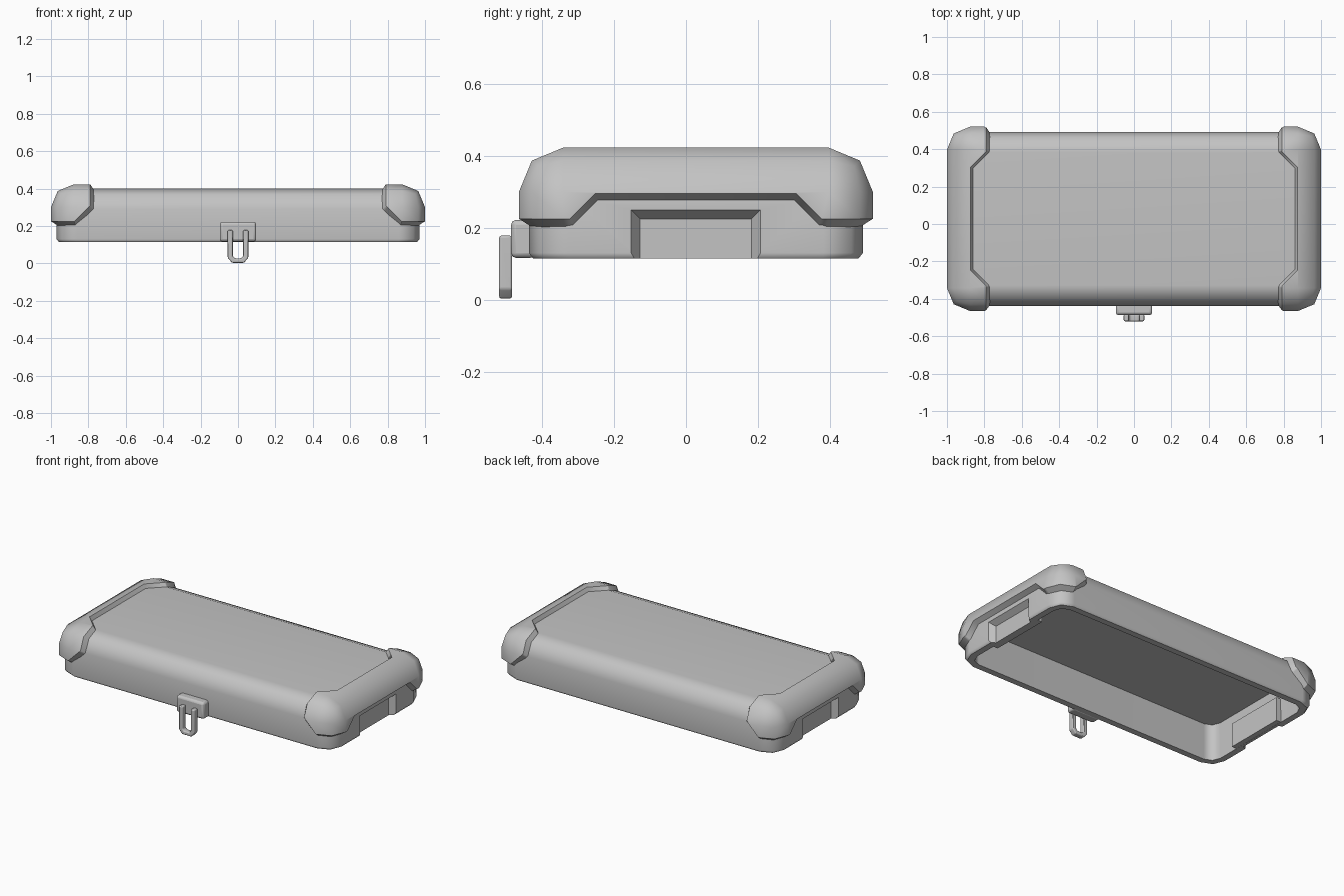
import bpy, bmesh, math
from mathutils import Vector

CY = 0.0275          # depth centre of the shell
SHARP = math.radians(50)

if "Cube" in bpy.data.objects:
    bpy.data.objects.remove(bpy.data.objects["Cube"], do_unlink=True)

grey = bpy.data.materials.new("plain grey")
grey.use_nodes = True
colour = (0.55, 0.55, 0.55, 1)
grey.diffuse_color = colour
grey.node_tree.nodes["Principled BSDF"].inputs["Base Color"].default_value = colour


def make(name, bm):
    mesh = bpy.data.meshes.new(name)
    bm.to_mesh(mesh)
    bm.free()
    mesh.materials.append(grey)
    obj = bpy.data.objects.new(name, mesh)
    bpy.context.collection.objects.link(obj)
    return obj


def activate(obj):
    bpy.ops.object.select_all(action='DESELECT')
    obj.select_set(True)
    bpy.context.view_layer.objects.active = obj


def smooth(obj, keep=False):
    """Smooth rounded faces while flat faces stay flat."""
    activate(obj)
    bpy.ops.object.shade_smooth_by_angle(angle=SHARP, keep_sharp_edges=keep)
    mod = obj.modifiers.new("flat faces", 'WEIGHTED_NORMAL')
    mod.keep_sharp = True


def box(lo, hi):
    bm = bmesh.new()
    bmesh.ops.create_cube(bm, size=1)
    for v in bm.verts:
        v.co = Vector([(a + b) / 2 + c * (b - a) for a, b, c in zip(lo, hi, v.co)])
    return bm


def rounded_box(hx, hy, z0, z1, radius):
    """Box rounded on every edge except the bottom ones."""
    bm = box((-hx, CY - hy, z0), (hx, CY + hy, z1))
    edges = [e for e in bm.edges if max(v.co.z for v in e.verts) > z0 + 0.01]
    bmesh.ops.bevel(bm, geom=edges, offset=radius, segments=2,
                    profile=0.5, affect='EDGES')
    bm.normal_update()
    return bm


def bottom_face(bm):
    bm.faces.ensure_lookup_table()
    return min(bm.faces, key=lambda f: f.calc_center_median().z)


# Hollow shell: chamfered foot, flat rim, then the cavity
bm = rounded_box(0.97, 0.465, 0.13, 0.4, 0.11)
foot = bottom_face(bm)
for inset, height in ((0.012, 0.115), (0.04, 0.115), (0.002, 0.35)):
    bmesh.ops.inset_individual(bm, faces=[foot], thickness=inset, use_even_offset=True)
    for v in foot.verts:
        v.co.z = height
bmesh.ops.recalc_face_normals(bm, faces=bm.faces)
shell = make("shell", bm)

# Tapered notch in each end, with a backing block inside the wall
for side, label in ((1, "left"), (-1, "right")):
    bm = bmesh.new()
    for x, half, top in ((0.935, 0.155, 0.225), (1.005, 0.205, 0.275)):
        for y in (-half, half):
            for z in (0.05, top):
                bm.verts.new((side * x, CY + y, z))
    bmesh.ops.convex_hull(bm, input=bm.verts)
    bmesh.ops.recalc_face_normals(bm, faces=bm.faces)
    cutter = make("notch_cutter", bm)
    cutter.hide_render = True
    mod = shell.modifiers.new("notch", 'BOOLEAN')
    mod.operation = 'DIFFERENCE'
    mod.solver = 'EXACT'
    mod.object = cutter
    activate(shell)
    bpy.ops.object.modifier_apply(modifier="notch")
    bpy.data.objects.remove(cutter, do_unlink=True)
    xs = sorted((side * 0.885, side * 0.925))
    make(label + "_notch_backing",
         box((xs[0], CY - 0.2, 0.116), (xs[1], CY + 0.2, 0.27)))
smooth(shell)

# End bumpers: outer skin trimmed by planes, with a sloped lip around the trim
bm = rounded_box(1.0, 0.4925, 0.12, 0.423, 0.123)
bmesh.ops.delete(bm, geom=[bottom_face(bm)], context='FACES')
planes = [((1, 0, 0), 0.79), ((1, 0, 0), 0.875), ((0, 0, 1), 0.225),
          ((0, 0, 1), 0.295), ((1, 0, 1), 1.1)]
for s in (1, -1):
    planes += [((1, s, 0), 1.15), ((0, s, 1), 0.575)]
for normal, dist in planes:
    n = Vector(normal)
    point = n * (dist / n.length_squared) + Vector((0, CY, 0)) - n * (n.y * CY / n.length_squared) \
        if not n.y else n * (dist / n.length_squared) + Vector((0, CY, 0))
    bmesh.ops.bisect_plane(bm, geom=bm.verts[:] + bm.edges[:] + bm.faces[:],
                           plane_co=point, plane_no=n.normalized(), dist=1e-5)


def trimmed(face):
    c = face.calc_center_median()
    x, y, z = c.x, abs(c.y - CY), c.z
    return (x < 0.79 or z < 0.225 or x + z < 1.1
            or (x < 0.875 and x + y < 1.15) or (z < 0.295 and z + y < 0.575))


bmesh.ops.delete(bm, geom=[f for f in bm.faces if trimmed(f)], context='FACES')
bmesh.ops.dissolve_limit(bm, angle_limit=0.01, verts=bm.verts[:], edges=bm.edges[:])
bm.normal_update()
rim = [e for e in bm.edges if e.is_boundary]
outward = {}
for e in rim:
    loop = e.link_loops[0]
    along = loop.link_loop_next.vert.co - loop.vert.co
    away = along.cross(loop.face.normal).normalized()
    for v in e.verts:
        outward[v] = outward.get(v, Vector()) + away
lip = {v: bm.verts.new(v.co - v.normal * 0.04 + d.normalized() * 0.025)
       for v, d in outward.items()}
for e in rim:
    loop = e.link_loops[0]
    a, b = loop.vert, loop.link_loop_next.vert
    bm.faces.new((b, a, lip[a], lip[b]))
    e.smooth = False
bumpers = make("end_bumpers", bm)
mirror = bumpers.modifiers.new("both ends", 'MIRROR')
mirror.use_mirror_merge = False
smooth(bumpers, keep=True)


def soften(obj, width):
    mod = obj.modifiers.new("soft edges", 'BEVEL')
    mod.width = width
    mod.segments = 2
    mod.limit_method = 'ANGLE'
    smooth(obj)


# Latch plate on the front
soften(make("latch_plate", box((-0.097, -0.487, 0.116), (0.097, -0.42, 0.222))), 0.014)

# U-shaped latch loop hanging from the plate
half = [(0.028, 0.178), (0.055, 0.178), (0.055, 0.03), (0.032, 0.003)]
inner = [(0.028, 0.038), (0.018, 0.027)]
outline = half + [(-x, z) for x, z in reversed(half)]
outline += [(-x, z) for x, z in inner] + list(reversed(inner))
bm = bmesh.new()
face = bm.faces.new([bm.verts.new((x, -0.52, z)) for x, z in outline])
back = bmesh.ops.extrude_face_region(bm, geom=[face])["geom"]
bmesh.ops.translate(bm, vec=(0, 0.036, 0),
                    verts=[g for g in back if isinstance(g, bmesh.types.BMVert)])
bmesh.ops.recalc_face_normals(bm, faces=bm.faces)
soften(make("latch_loop", bm), 0.006)
